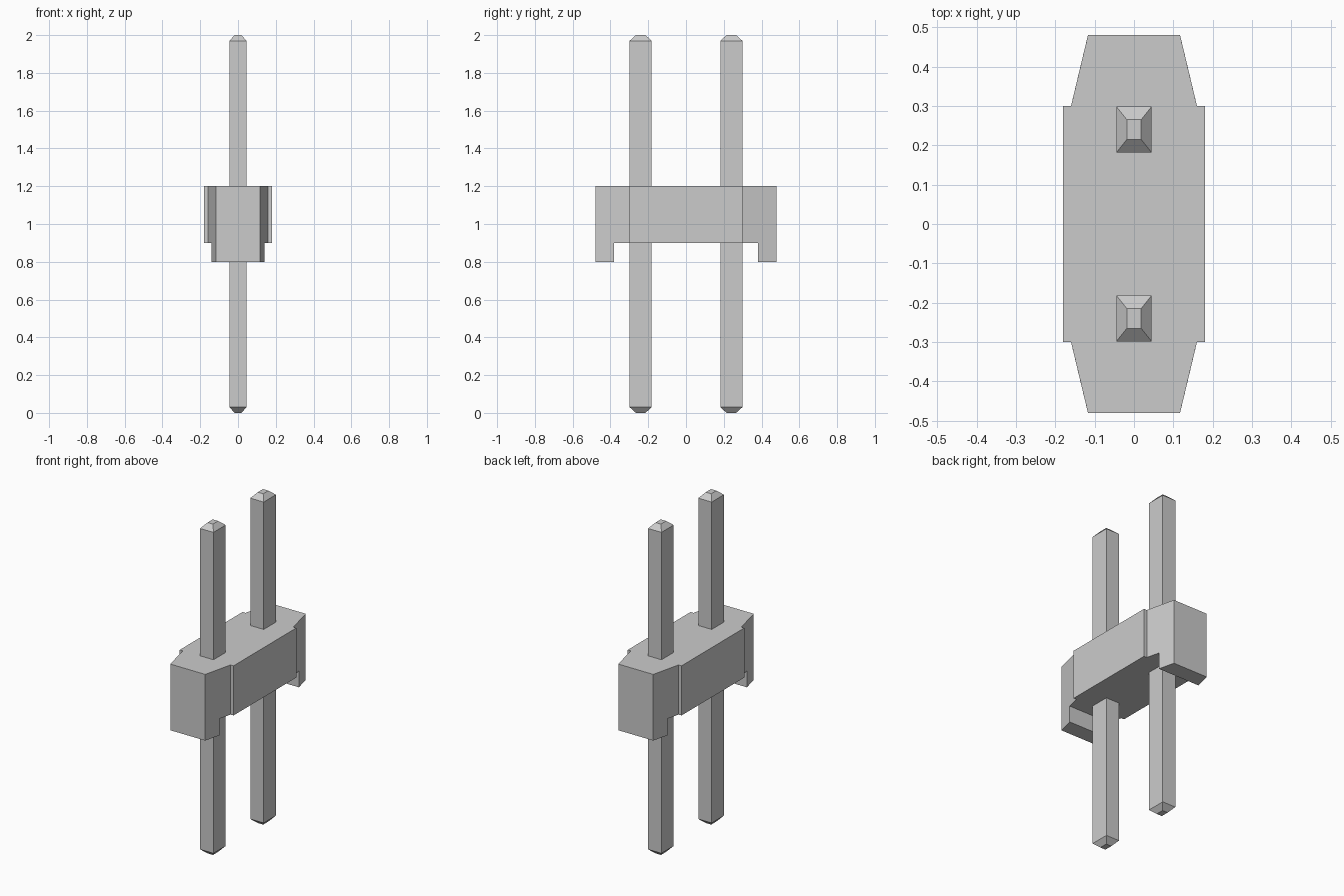
import bpy
import bmesh

cube = bpy.data.objects.get("Cube")
if cube:
    bpy.data.objects.remove(cube, do_unlink=True)

GREY = (0.6, 0.6, 0.6, 1.0)
grey = bpy.data.materials.new("plain grey")
grey.use_nodes = True
grey.diffuse_color = GREY
grey.node_tree.nodes["Principled BSDF"].inputs["Base Color"].default_value = GREY


def add_object(name, bm):
    bmesh.ops.recalc_face_normals(bm, faces=bm.faces)
    mesh = bpy.data.meshes.new(name)
    bm.to_mesh(mesh)
    bm.free()
    mesh.materials.append(grey)
    obj = bpy.data.objects.new(name, mesh)
    bpy.context.collection.objects.link(obj)
    return obj


def extrude(bm, faces, height):
    """Extrude a region vertically and return its moved faces."""
    result = bmesh.ops.extrude_face_region(bm, geom=faces)["geom"]
    verts = [g for g in result if isinstance(g, bmesh.types.BMVert)]
    bmesh.ops.translate(bm, verts=verts, vec=(0, 0, height))
    return [g for g in result if isinstance(g, bmesh.types.BMFace)]


def make_housing():
    bottom, top, foot_drop = 0.9, 1.2, 0.1
    # Right half of the plan: stepped centre, then the tapered end
    side = [(0.18, 0.30), (0.16, 0.30), (0.141, 0.38)]
    end = (0.117, 0.48)
    bm = bmesh.new()

    def vert(x, y):
        return bm.verts.new((x, y, bottom))

    front_right = [vert(x, -y) for x, y in reversed(side)]
    back_right = [vert(x, y) for x, y in side]
    back_left = [vert(-x, y) for x, y in reversed(side)]
    front_left = [vert(-x, -y) for x, y in side]
    centre = bm.faces.new(front_right + back_right + back_left + front_left)
    feet = [
        bm.faces.new([back_left[0], back_right[-1], vert(*end), vert(-end[0], end[1])]),
        bm.faces.new([front_right[0], front_left[-1],
                      vert(-end[0], -end[1]), vert(end[0], -end[1])]),
    ]

    # Raise the whole plan, then lower a standoff foot at each end
    extrude(bm, [centre] + feet, top - bottom)
    lower = [f for f in bm.faces
             if all(abs(v.co.z - bottom) < 0.001 for v in f.verts)
             and abs(f.calc_center_median().y) > 0.38]
    extrude(bm, lower, -foot_drop)
    for f in lower:
        if f.is_valid:
            bm.faces.remove(f)
    bmesh.ops.recalc_face_normals(bm, faces=bm.faces)
    bmesh.ops.dissolve_limit(bm, angle_limit=0.01, verts=bm.verts, edges=bm.edges)
    add_object("housing", bm)


def make_pin(name, y):
    # Square-cut shaft with a blunt tapered tip at both ends
    shaft, tip = (0.045, 0.0585), (0.018, 0.025)
    sections = [(0, tip), (0.03, shaft), (1.97, shaft), (2, tip)]
    bm = bmesh.new()
    rings = [[bm.verts.new((sx * hx, y + sy * hy, z))
              for sx, sy in ((-1, -1), (1, -1), (1, 1), (-1, 1))]
             for z, (hx, hy) in sections]
    for low, high in zip(rings, rings[1:]):
        for i in range(4):
            j = (i + 1) % 4
            bm.faces.new([low[i], low[j], high[j], high[i]])
    bm.faces.new(rings[0])
    bm.faces.new(rings[-1])
    add_object(name, bm)


make_housing()
for name, y in (("front_pin", -0.24), ("back_pin", 0.24)):
    make_pin(name, y)
